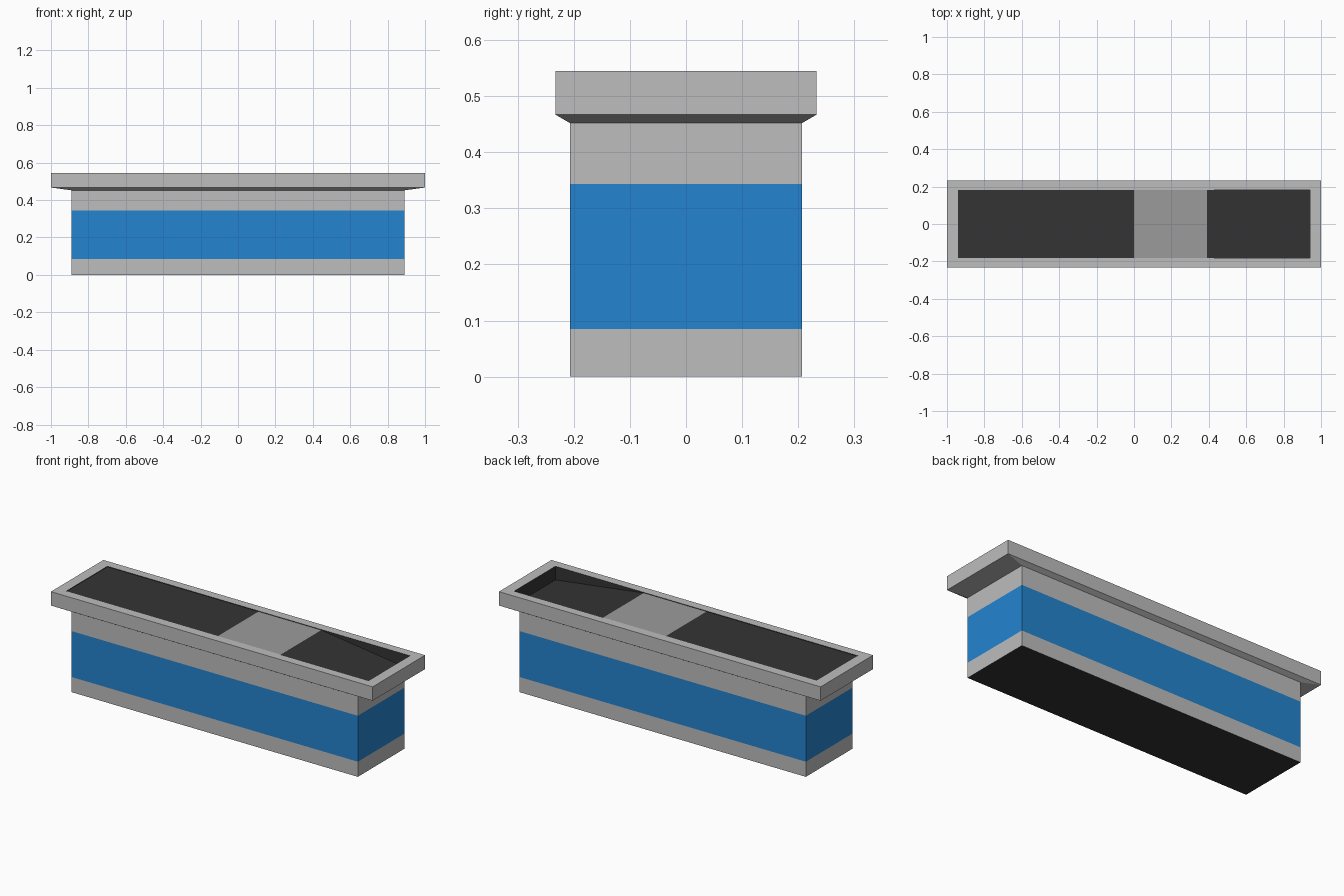
import bpy, bmesh

if "Cube" in bpy.data.objects:
    bpy.data.objects.remove(bpy.data.objects["Cube"])


def material(name, rgb):
    m = bpy.data.materials.new(name)
    m.diffuse_color = (*rgb, 1)
    m.use_nodes = True
    m.node_tree.nodes["Principled BSDF"].inputs["Base Color"].default_value = m.diffuse_color
    return m


MATS = [material("light grey", (0.51, 0.51, 0.51)),
        material("blue", (0.018, 0.231, 0.63)),
        material("dark grey", (0.034, 0.034, 0.034)),
        material("mid grey", (0.33, 0.33, 0.33))]
GREY, BLUE, DARK, MID = range(4)


def finish(name, bm):
    me = bpy.data.meshes.new(name)
    bm.to_mesh(me)
    bm.free()
    for m in MATS:
        me.materials.append(m)
    ob = bpy.data.objects.new(name, me)
    bpy.context.collection.objects.link(ob)
    return ob


def loft(name, rings, colours, cap=None):
    """Join rectangular rings (half x, half y, z); one colour per band."""
    bm = bmesh.new()
    loops = [[bm.verts.new((sx * x, sy * y, z))
              for sx, sy in ((-1, -1), (1, -1), (1, 1), (-1, 1))]
             for x, y, z in rings]
    for a, b, c in zip(loops, loops[1:], colours):
        for i in range(4):
            j = (i + 1) % 4
            bm.faces.new((a[i], a[j], b[j], b[i])).material_index = c
    if cap is not None:
        bm.faces.new(loops[0][::-1]).material_index = cap
    return finish(name, bm)


# Cabinet body with blue band and dark underside
BX, BY = 0.89, 0.207
loft("cabinet_body",
     [(BX, BY, 0), (BX, BY, 0.085), (BX, BY, 0.343), (BX, BY, 0.452)],
     [GREY, BLUE, GREY], cap=DARK)

# Overhanging rim: sloped underside, side, top, dark inner wall
IX, IY = 0.94, 0.183
loft("top_rim",
     [(BX, BY, 0.452), (1, 0.233, 0.467), (1, 0.233, 0.545),
      (IX, IY, 0.545), (IX, IY, 0.468)],
     [GREY, GREY, GREY, DARK])

# Deck inside the rim: dark flat lid, grey middle panel, dark sloping end
bm = bmesh.new()
pts = [(-IX, 0.542), (0, 0.542), (0.39, 0.542), (IX, 0.468)]
rows = [[bm.verts.new((x, s * IY, z)) for s in (-1, 1)] for x, z in pts]
for a, b, c in zip(rows, rows[1:], (DARK, MID, DARK)):
    bm.faces.new((a[0], b[0], b[1], a[1])).material_index = c
finish("lid_deck", bm)
